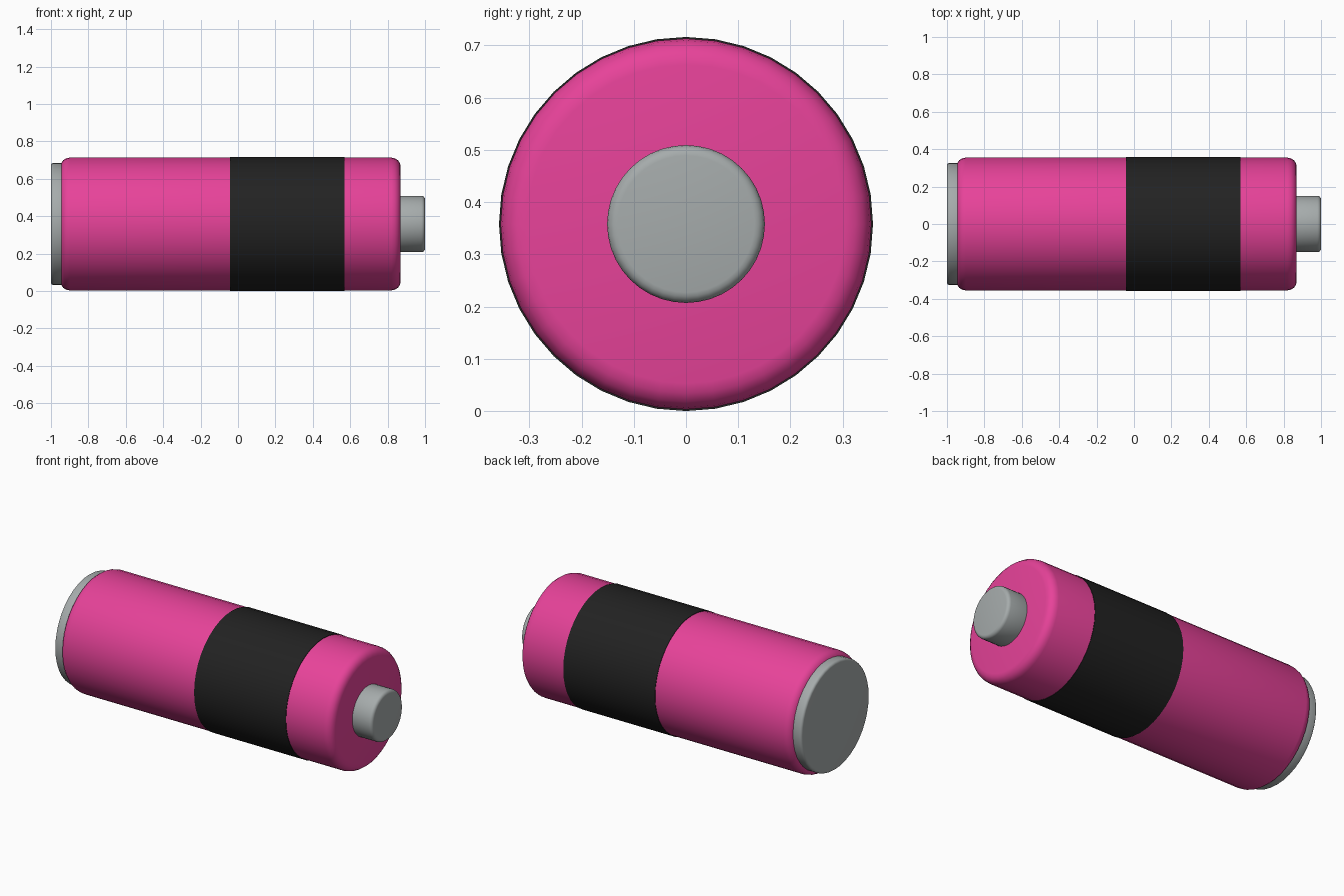
import bpy, bmesh, math

if "Cube" in bpy.data.objects:
    bpy.data.objects.remove(bpy.data.objects["Cube"])

SIDES = 40
AXIS_Z = 0.358


def material(name, rgb):
    m = bpy.data.materials.new(name)
    m.diffuse_color = (*rgb, 1)
    m.use_nodes = True
    m.node_tree.nodes["Principled BSDF"].inputs["Base Color"].default_value = m.diffuse_color
    return m


pink = material("pink", (0.80, 0.055, 0.32))
black = material("black", (0.016, 0.016, 0.016))
grey = material("metal_grey", (0.38, 0.41, 0.41))


def drum(name, x0, x1, radius, mat, fillet=0.0, steps=4):
    """Closed cylinder along x with rounded rims."""
    profile = []
    if fillet:
        for i in range(steps + 1):
            a = math.pi / 2 * i / steps
            profile.append((x0 + fillet * (1 - math.sin(a)), radius - fillet * (1 - math.cos(a))))
        profile.reverse()
        profile.sort()
        profile += [(x0 + x1 - x, r) for x, r in reversed(profile)]
    else:
        profile = [(x0, radius), (x1, radius)]
    bm = bmesh.new()
    rings = []
    for x, r in profile:
        rings.append([bm.verts.new((x, r * math.sin(t), AXIS_Z + r * math.cos(t)))
                      for t in (2 * math.pi * k / SIDES for k in range(SIDES))])
    for a, b in zip(rings, rings[1:]):
        for k in range(SIDES):
            n = (k + 1) % SIDES
            bm.faces.new((a[k], a[n], b[n], b[k]))
    bm.faces.new(rings[0])
    bm.faces.new(rings[-1])
    bmesh.ops.recalc_face_normals(bm, faces=bm.faces[:])
    me = bpy.data.meshes.new(name)
    bm.to_mesh(me)
    bm.free()
    me.materials.append(mat)
    ob = bpy.data.objects.new(name, me)
    bpy.context.collection.objects.link(ob)
    bpy.ops.object.select_all(action='DESELECT')
    ob.select_set(True)
    bpy.context.view_layer.objects.active = ob
    bpy.ops.object.shade_smooth_by_angle(angle=math.radians(35))
    return ob


# Pink casing with rounded rims
drum("casing", -0.95, 0.87, 0.355, pink, fillet=0.05)
# Black wrap, a hair proud of the casing
drum("label_band", -0.043, 0.57, 0.358, black)
# Metal terminals
drum("positive_terminal", 0.85, 1.0, 0.151, grey, fillet=0.02)
drum("negative_terminal", -1.0, -0.93, 0.327, grey, fillet=0.015)
